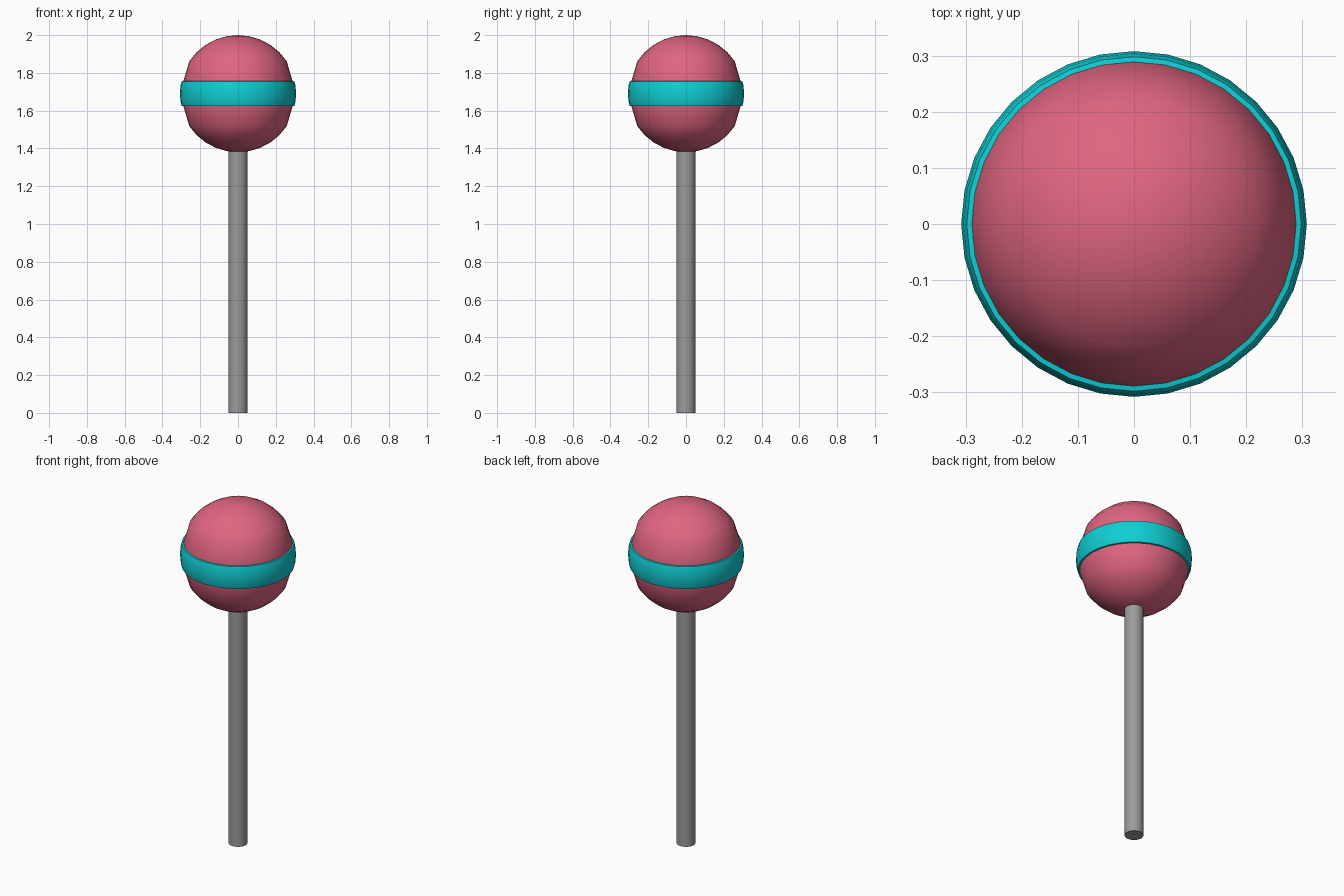
import bpy, bmesh, math

if "Cube" in bpy.data.objects:
    bpy.data.objects.remove(bpy.data.objects["Cube"])

SIDES = 32
CENTRE_Z, RADIUS = 1.69, 0.31


def material(name, rgb):
    m = bpy.data.materials.new(name)
    m.diffuse_color = (*rgb, 1)
    m.use_nodes = True
    m.node_tree.nodes["Principled BSDF"].inputs["Base Color"].default_value = m.diffuse_color
    return m


def lathe(name, profile, mat, sides=SIDES, angle=40, closed=False):
    """Spin a (radius, z) profile around the z axis."""
    bm = bmesh.new()
    verts = [bm.verts.new((r, 0, z)) for r, z in profile]
    edges = [bm.edges.new(pair) for pair in zip(verts, verts[1:])]
    if closed:
        edges.append(bm.edges.new((verts[-1], verts[0])))
    bmesh.ops.spin(bm, geom=verts + edges, cent=(0, 0, 0), axis=(0, 0, 1),
                   angle=math.tau, steps=sides, use_duplicate=False)
    bmesh.ops.remove_doubles(bm, verts=bm.verts, dist=0.0001)
    bmesh.ops.recalc_face_normals(bm, faces=bm.faces)
    mesh = bpy.data.meshes.new(name)
    bm.to_mesh(mesh)
    bm.free()
    obj = bpy.data.objects.new(name, mesh)
    bpy.context.collection.objects.link(obj)
    mesh.materials.append(mat)
    bpy.ops.object.select_all(action='DESELECT')
    obj.select_set(True)
    bpy.context.view_layer.objects.active = obj
    bpy.ops.object.shade_smooth_by_angle(angle=math.radians(angle))
    return obj


pink = material("candy pink", (0.74, 0.13, 0.22))
cyan = material("band cyan", (0.005, 0.62, 0.66))
grey = material("stick grey", (0.33, 0.33, 0.33))

# Candy ball: round caps that taper in towards the band
cap = [(RADIUS * math.cos(math.radians(11.25 * k)),
        RADIUS * math.sin(math.radians(11.25 * k))) for k in range(3, 8)]
cap = [(0.289, 0.067)] + cap + [(0, RADIUS)]
profile = [(r, CENTRE_Z - h) for r, h in reversed(cap)]
profile += [(r, CENTRE_Z + h) for r, h in cap]
lathe("candy_ball", profile, pink)

# Raised rounded band around the middle
half = [(0.286, 0.067), (0.298, 0.065), (0.304, 0.045), (0.308, 0)]
band = [(r, CENTRE_Z + h) for r, h in half]
band += [(r, CENTRE_Z - h) for r, h in reversed(half[:-1])]
lathe("candy_band", band, cyan, closed=True)

# Stick
lathe("stick", [(0, 0), (0.05, 0), (0.05, 1.42), (0, 1.42)], grey)
